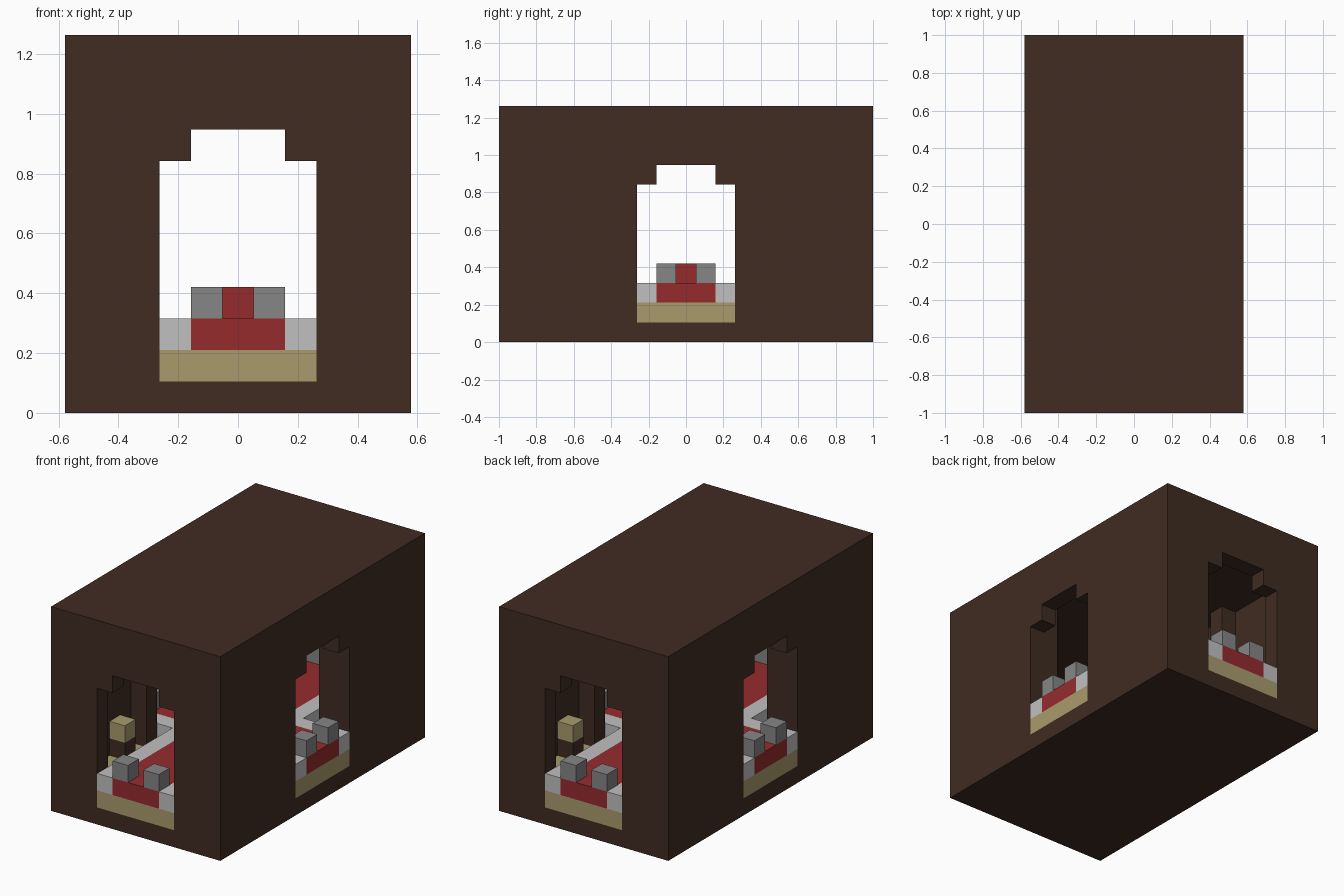
import bpy
import bmesh

if "Cube" in bpy.data.objects:
    bpy.data.objects.remove(bpy.data.objects["Cube"], do_unlink=True)

# Block grid: width, depth and height counted in blocks
W, D, H = 11, 19, 12
U = 2 / D


def material(name, r, g, b):
    mat = bpy.data.materials.new(name)
    mat.use_nodes = True
    color = (r, g, b, 1)
    mat.diffuse_color = color
    mat.node_tree.nodes["Principled BSDF"].inputs["Base Color"].default_value = color
    return mat


brown = material("dark brown", 0.051, 0.025, 0.016)
tan = material("tan", 0.40, 0.33, 0.155)
red = material("red", 0.30, 0.024, 0.027)
pale = material("pale grey", 0.52, 0.53, 0.52)
grey = material("mid grey", 0.245, 0.238, 0.238)


def place(x, y, z):
    return ((x - W / 2) * U, (y - D / 2) * U, z * U)


def make(name, bm, mat):
    bmesh.ops.recalc_face_normals(bm, faces=bm.faces)
    mesh = bpy.data.meshes.new(name)
    bm.to_mesh(mesh)
    bm.free()
    mesh.materials.append(mat)
    obj = bpy.data.objects.new(name, mesh)
    bpy.context.collection.objects.link(obj)
    return obj


def box(name, mat, xs, ys, zs):
    bm = bmesh.new()
    bmesh.ops.create_cube(bm, size=1)
    for v in bm.verts:
        v.co = place(xs[v.co.x > 0], ys[v.co.y > 0], zs[v.co.z > 0])
    return make(name, bm, mat)


def four(name, mat, xs, ys, zs):
    """Repeat a box in all four quarters of the room."""
    for side, x in (("right", xs), ("left", (W - xs[1], W - xs[0]))):
        for end, y in (("front", ys), ("back", (D - ys[1], D - ys[0]))):
            box(f"{end}_{side}_{name}", mat, x, y, zs)


def tunnel(name, along_y):
    """Stepped doorway profile pushed through the whole building."""
    half = [(2.5, 1), (2.5, 8), (1.5, 8), (1.5, 9)]
    profile = half + [(-a, z) for a, z in reversed(half)]
    bm = bmesh.new()
    if along_y:
        ring = [bm.verts.new(place(W / 2 + a, -1, z)) for a, z in profile]
        push = (0, (D + 2) * U, 0)
    else:
        ring = [bm.verts.new(place(-1, D / 2 + a, z)) for a, z in profile]
        push = ((W + 2) * U, 0, 0)
    face = bm.faces.new(ring)
    out = bmesh.ops.extrude_face_region(bm, geom=[face], use_keep_orig=True)
    moved = [g for g in out["geom"] if isinstance(g, bmesh.types.BMVert)]
    bmesh.ops.translate(bm, verts=moved, vec=push)
    return make(name, bm, brown)


# Hollow building with a doorway in each wall
shell = box("building_shell", brown, (0, W), (0, D), (0, H))
cutters = [box("room_cutter", brown, (1, W - 1), (1, D - 1), (1, 10)),
           tunnel("long_cutter", True), tunnel("cross_cutter", False)]
bpy.context.view_layer.objects.active = shell
for cutter in cutters:
    cutter.hide_render = True
    mod = shell.modifiers.new("cut", 'BOOLEAN')
    mod.operation = 'DIFFERENCE'
    mod.solver = 'EXACT'
    mod.object = cutter
    bpy.ops.object.modifier_apply(modifier=mod.name)
    bpy.data.objects.remove(cutter, do_unlink=True)

# Floor, reaching through the doorways
box("room_floor", tan, (1, W - 1), (1, D - 1), (1, 2))
for end, y in (("front", 0), ("back", D - 1)):
    box(end + "_threshold", tan, (3, 8), (y, y + 1), (1, 2))
for side, x in (("right", 0), ("left", W - 1)):
    box(side + "_threshold", tan, (x, x + 1), (7, 12), (1, 2))

# Raised crossing walkways with pale kerbs
box("long_walkway", red, (4, 7), (0, D), (2, 3))
box("right_walkway", red, (0, 4), (8, 11), (2, 3))
box("left_walkway", red, (7, W), (8, 11), (2, 3))
four("long_kerb", pale, (3, 4), (0, 8), (2, 3))
four("cross_kerb", pale, (0, 3), (7, 8), (2, 3))

# Doorway posts
four("end_post", grey, (4, 5), (0, 1), (3, 4))
four("side_post", grey, (0, 1), (8, 9), (3, 4))

# Columns beside the side doorways, and lamps on stands
four("column", brown, (1, 2), (6, 7), (2, 10))
four("lamp_stand", brown, (1, 2), (4, 5), (2, 3))
four("lamp", tan, (1, 2), (4, 5), (3, 4))

# Centre pedestal and ceiling panel
box("pedestal", red, (5, 6), (9, 10), (3, 4))
box("ceiling_panel", red, (4, 7), (8, 11), (9, 10))
